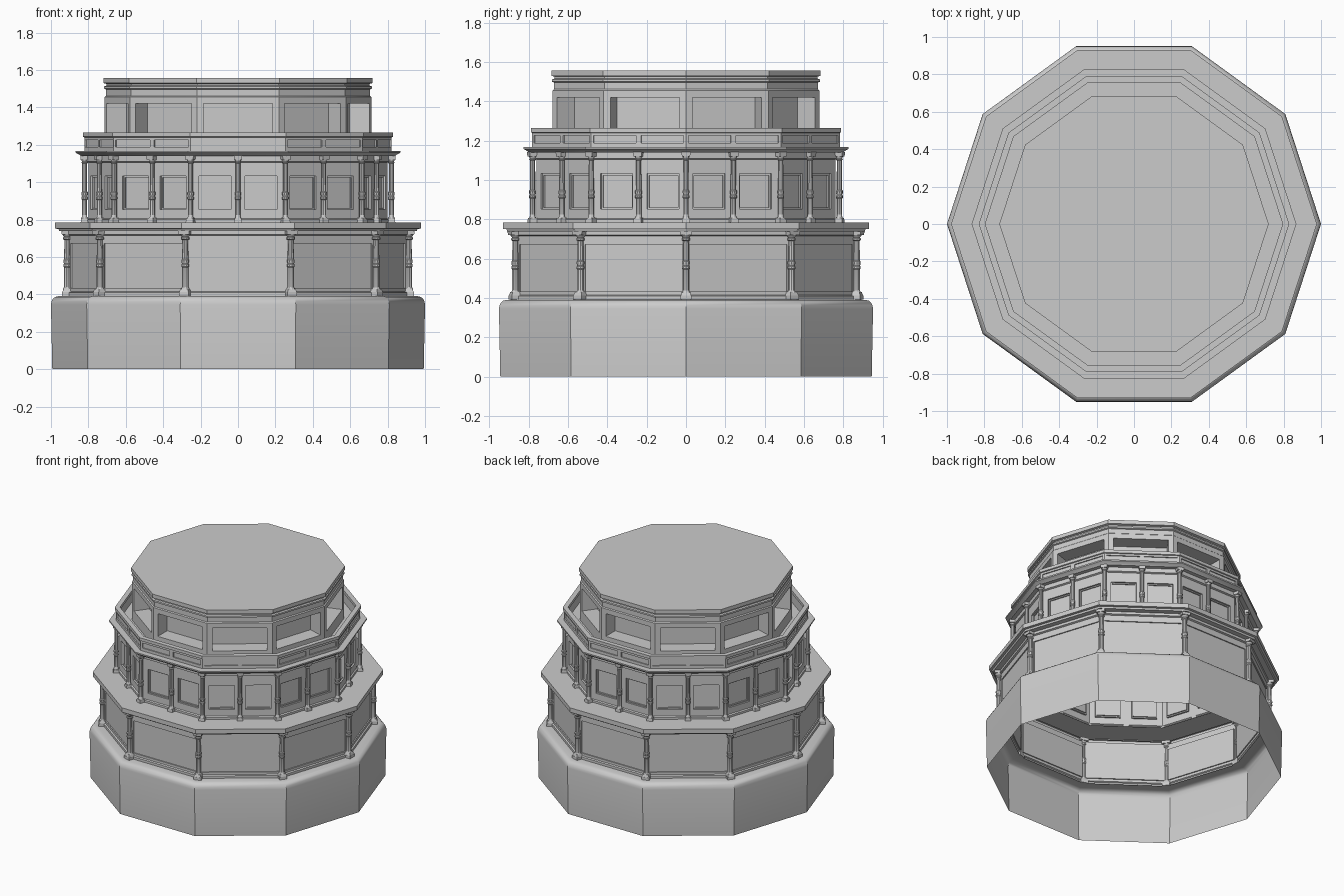
import bpy, bmesh, math
from mathutils import Matrix, Vector

if "Cube" in bpy.data.objects:
    bpy.data.objects.remove(bpy.data.objects["Cube"])

SIDES = 10


def ring(r, split):
    """Decagon corners with a corner on +x, optionally with edge midpoints."""
    c = [Vector((r * math.cos(2 * math.pi * k / SIDES), r * math.sin(2 * math.pi * k / SIDES), 0))
         for k in range(SIDES)]
    if not split:
        return c
    return [p for k in range(SIDES) for p in (c[k], (c[k] + c[(k + 1) % SIDES]) / 2)]


def shell(profile, split=False, cap=False):
    """Sweep an (r, z) profile round the decagon; returns bmesh and faces by profile segment."""
    bm = bmesh.new()
    rows = [[bm.verts.new(p + Vector((0, 0, z))) for p in ring(r, split)] for r, z in profile]
    bands = []
    for a, b in zip(rows, rows[1:]):
        n = len(a)
        bands.append([bm.faces.new((a[i], a[(i + 1) % n], b[(i + 1) % n], b[i])) for i in range(n)])
    if cap:
        bm.faces.new(rows[-1])
    bm.normal_update()
    return bm, bands


def recess(bm, faces, margin, depth):
    """Inset each face and push it inwards."""
    bmesh.ops.inset_individual(bm, faces=faces, thickness=margin, use_even_offset=True)
    bm.normal_update()
    out = bmesh.ops.extrude_discrete_faces(bm, faces=faces)["faces"]
    bm.normal_update()
    for f in out:
        bmesh.ops.translate(bm, vec=-f.normal * depth, verts=f.verts[:])
    bm.normal_update()
    return out


def finish(bm, name):
    me = bpy.data.meshes.new(name)
    bm.to_mesh(me)
    bm.free()
    ob = bpy.data.objects.new(name, me)
    bpy.context.collection.objects.link(ob)
    bpy.ops.object.select_all(action='DESELECT')
    ob.select_set(True)
    bpy.context.view_layer.objects.active = ob
    bpy.ops.object.shade_smooth_by_angle(angle=math.radians(30))
    return ob


def columns(name, spots, shaft, block):
    """Turned column with square end blocks, repeated at each spot."""
    bm = bmesh.new()
    for p in spots:
        turn = Matrix.Translation(p) @ Matrix.Rotation(math.atan2(p.y, p.x), 4, 'Z')
        n = 10
        rows = [[bm.verts.new(turn @ Vector((r * math.cos(2 * math.pi * k / n),
                                             r * math.sin(2 * math.pi * k / n), z)))
                 for k in range(n)] for r, z in shaft]
        for a, b in zip(rows, rows[1:]):
            for i in range(n):
                bm.faces.new((a[i], a[(i + 1) % n], b[(i + 1) % n], b[i]))
        for h, z0, z1, h1 in block:
            v = bmesh.ops.create_cube(bm, size=2)["verts"]
            for q in v:
                w = h if q.co.z < 0 else h1
                q.co = turn @ Vector((q.co.x * w, q.co.y * w, z0 if q.co.z < 0 else z1))
    return finish(bm, name)


# foundation: open below, rounded top edge
bm, _ = shell([(0.993, 0), (1.0, 0.345), (0.997, 0.362), (0.99, 0.376), (0.978, 0.386),
               (0.96, 0.391), (0.90, 0.392)])
finish(bm, "foundation")

# lower tier walls with shallow panels
bm, b = shell([(0.912, 0.392), (0.912, 0.41), (0.902, 0.415), (0.902, 0.69), (0.902, 0.715),
               (0.915, 0.72), (0.915, 0.74)])
recess(bm, b[2], 0.018, 0.008)
finish(bm, "lower_wall")

# ledge above lower tier
bm, _ = shell([(0.90, 0.738), (0.955, 0.738), (0.96, 0.75), (0.978, 0.752), (0.978, 0.785),
               (0.79, 0.785)])
finish(bm, "lower_ledge")

# lower tier pillars at the corners
columns("lower_pillars", ring(0.913, False),
        [(0.024, 0.425), (0.017, 0.44), (0.017, 0.545), (0.021, 0.55), (0.021, 0.56), (0.017, 0.565),
         (0.021, 0.575), (0.021, 0.585), (0.017, 0.59), (0.015, 0.69), (0.022, 0.695),
         (0.022, 0.703), (0.017, 0.707), (0.028, 0.722)],
        [(0.027, 0.392, 0.412, 0.027), (0.026, 0.412, 0.43, 0.02), (0.029, 0.72, 0.74, 0.031)])

# upper tier walls, two framed windows per side
bm, b = shell([(0.81, 0.785), (0.81, 0.80), (0.80, 0.805), (0.80, 0.815), (0.80, 1.07),
               (0.80, 1.105), (0.812, 1.11), (0.812, 1.145)], split=True)
panes = recess(bm, b[3], 0.038, 0.012)
recess(bm, panes, 0.008, 0.008)
finish(bm, "upper_wall")

# upper tier columns at corners and mid sides
columns("upper_columns", ring(0.82, True),
        [(0.02, 0.805), (0.014, 0.815), (0.014, 0.905), (0.018, 0.91), (0.018, 0.92), (0.014, 0.925),
         (0.018, 0.935), (0.018, 0.945), (0.014, 0.95), (0.013, 1.10), (0.018, 1.105),
         (0.014, 1.11), (0.02, 1.125)],
        [(0.021, 0.785, 0.808, 0.019), (0.021, 1.12, 1.142, 0.023)])

# flared cornice and balcony floor
bm, _ = shell([(0.80, 1.14), (0.842, 1.14), (0.85, 1.148), (0.868, 1.158), (0.868, 1.168),
               (0.70, 1.168)])
finish(bm, "upper_cornice")

# balcony parapet with sunken panels and top rail
bm, b = shell([(0.822, 1.168), (0.822, 1.175), (0.822, 1.24), (0.83, 1.243), (0.83, 1.265),
               (0.795, 1.265), (0.795, 1.243), (0.803, 1.24), (0.803, 1.168)], split=True)
recess(bm, b[1], 0.014, 0.008)
finish(bm, "parapet")

# top room with deep window openings
bm, b = shell([(0.713, 1.168), (0.713, 1.215), (0.713, 1.456), (0.706, 1.462), (0.706, 1.496)])
recess(bm, b[1], 0.036, 0.11)
finish(bm, "top_room")

# roof slab with a grooved edge
bm, _ = shell([(0.706, 1.496), (0.716, 1.50), (0.716, 1.512), (0.704, 1.516), (0.704, 1.526),
               (0.72, 1.53), (0.72, 1.558)], cap=True)
finish(bm, "roof")
